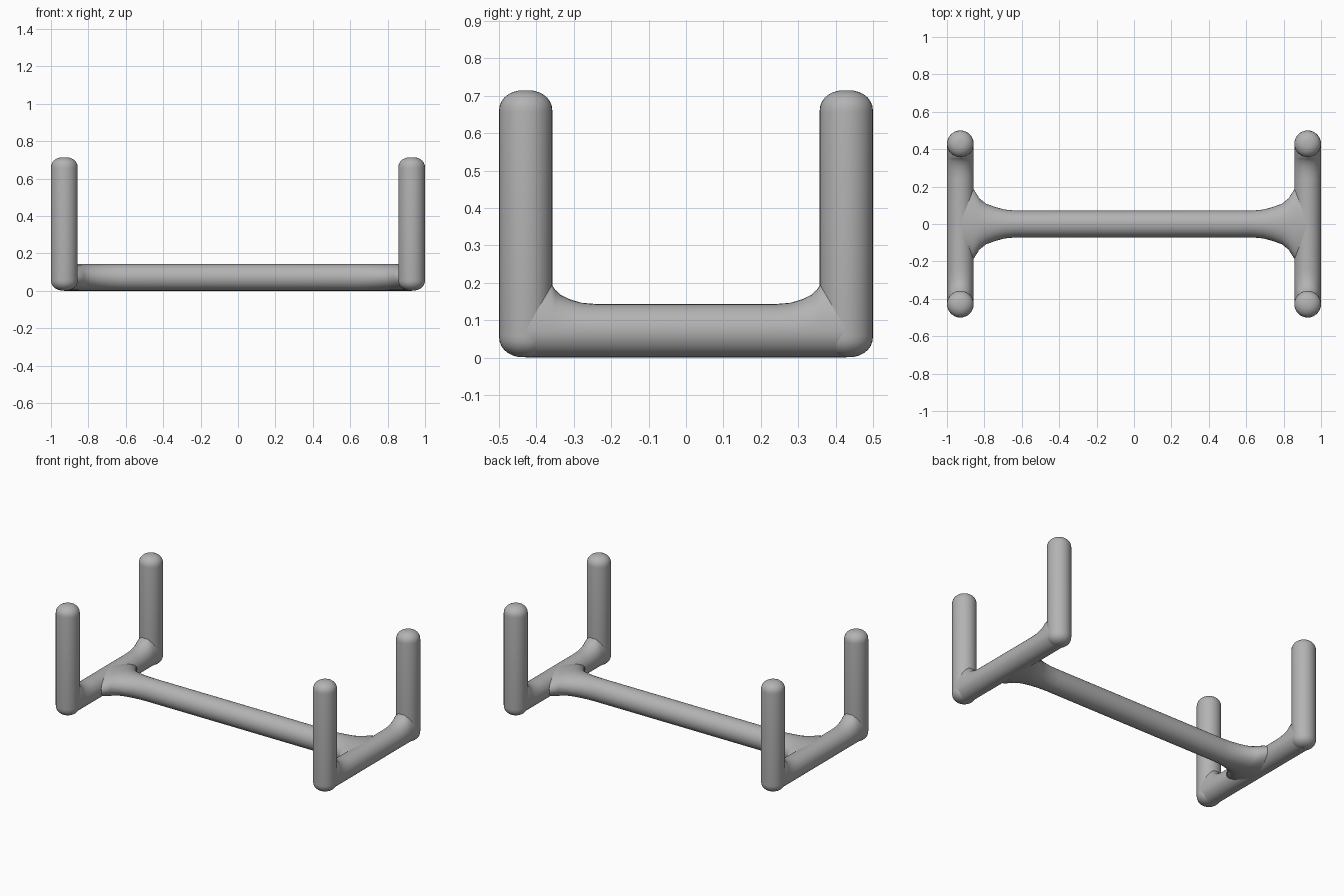
import bpy, bmesh, math
from mathutils import Vector

if "Cube" in bpy.data.objects:
    bpy.data.objects.remove(bpy.data.objects["Cube"], do_unlink=True)

R = 0.0715                      # tube radius
POST_X, POST_Y = 1 - R, 0.5 - R
HEIGHT = 0.715
SIDES = 32

grey = bpy.data.materials.new("plain grey")
grey.use_nodes = True
grey.diffuse_color = (0.45, 0.45, 0.45, 1)
grey.node_tree.nodes["Principled BSDF"].inputs["Base Color"].default_value = grey.diffuse_color


def loft(name, rings, location=(0, 0, 0)):
    """Skin a list of rings of points and cap both ends."""
    bm = bmesh.new()
    loops = [[bm.verts.new(p) for p in ring] for ring in rings]
    for a, b in zip(loops, loops[1:]):
        for i in range(SIDES):
            j = (i + 1) % SIDES
            bm.faces.new((a[i], a[j], b[j], b[i]))
    bm.faces.new(loops[0])
    bm.faces.new(loops[-1])
    bmesh.ops.recalc_face_normals(bm, faces=bm.faces)
    mesh = bpy.data.meshes.new(name)
    bm.to_mesh(mesh)
    bm.free()
    mesh.materials.append(grey)
    obj = bpy.data.objects.new(name, mesh)
    obj.location = location
    bpy.context.collection.objects.link(obj)
    bpy.ops.object.select_all(action='DESELECT')
    obj.select_set(True)
    bpy.context.view_layer.objects.active = obj
    bpy.ops.object.shade_smooth_by_angle(angle=math.radians(50))
    return obj


def circle():
    return [(math.cos(t), math.sin(t)) for t in
            (2 * math.pi * i / SIDES for i in range(SIDES))]


def mirrored(stations):
    return [(-p, s) for p, s in reversed(stations)] + stations


# Centre rail, flaring sideways into the end bars
flare = [(0.63, R), (0.69, 0.077), (0.74, 0.09), (0.79, 0.108),
         (0.825, 0.135), (0.86, 0.19), (POST_X, 0.2)]
loft("centre_rail", [[(x, w * c, R + R * s) for c, s in circle()]
                     for x, w in mirrored(flare)])

# End bars, rising at their ends to meet the posts
rise = [(0.24, R), (0.28, 0.075), (0.31, 0.084), (0.335, 0.096),
        (0.35, 0.11), (0.36, 0.125), (POST_Y, 0.13)]
for side, sx in (("left", 1), ("right", -1)):
    loft(f"{side}_end_bar",
         [[(R * c, y, R + (h if s > 0 else R) * s) for c, s in circle()]
          for y, h in mirrored(rise)], (sx * POST_X, 0, 0))

# Upright posts with rounded ends
DOME = 0.058
dome = []
for k in range(1, 8):
    a = k / 7 * math.pi / 2
    dome.append((R * math.sin(a) ** 0.9, DOME * (1 - math.cos(a) ** 0.9) if k < 7 else DOME))
profile = [(r, z) for r, z in dome] + [(r, HEIGHT - z) for r, z in reversed(dome)]
for side, sx in (("left", 1), ("right", -1)):
    for end, sy in (("front", -1), ("back", 1)):
        loft(f"{end}_{side}_post",
             [[(r * c, r * s, z) for c, s in circle()] for r, z in profile],
             (sx * POST_X, sy * POST_Y, 0))
